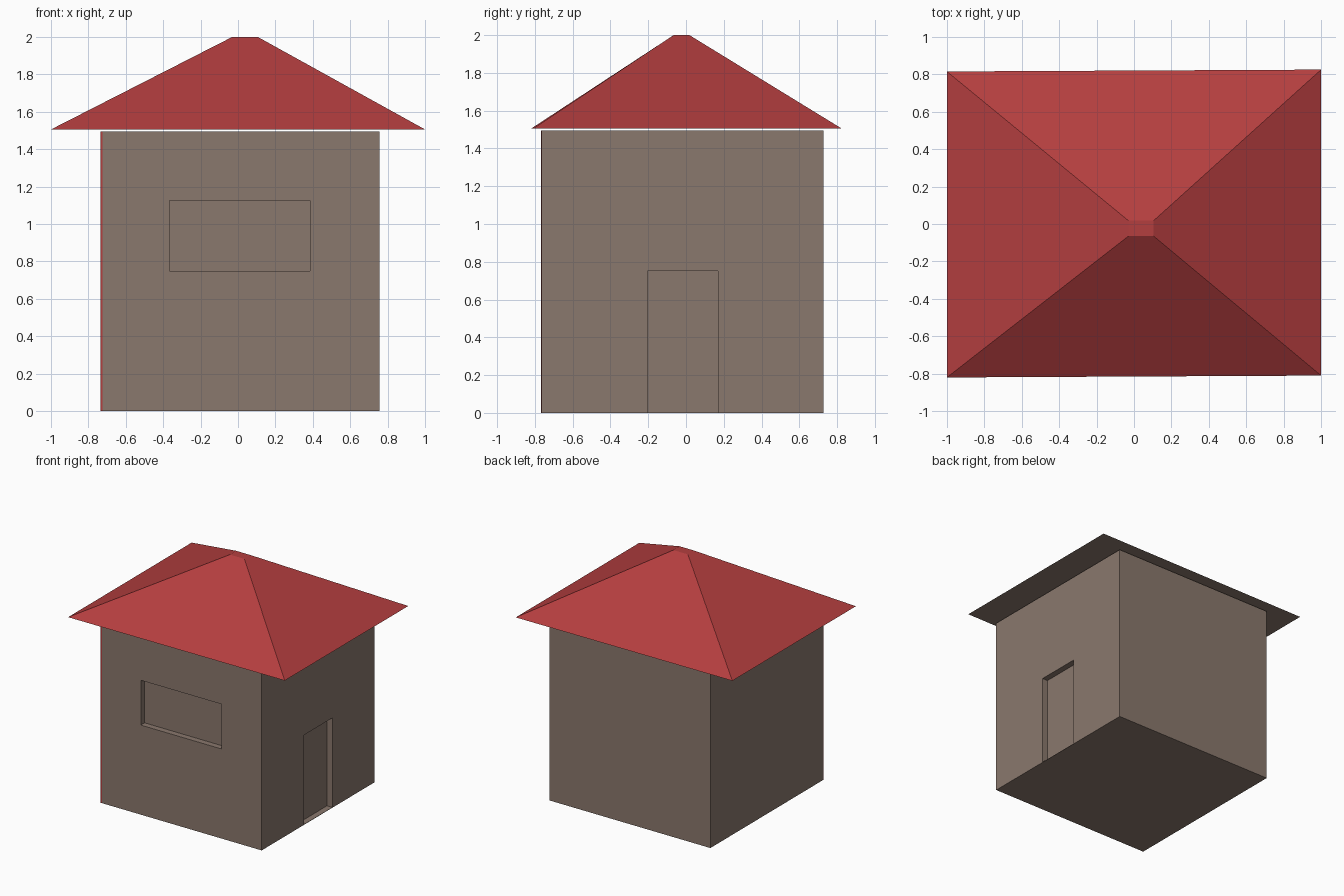
import bpy, bmesh

if "Cube" in bpy.data.objects:
    bpy.data.objects.remove(bpy.data.objects["Cube"])


def material(name, rgb):
    def lin(c):
        c /= 255
        return c / 12.92 if c <= 0.04045 else ((c + 0.055) / 1.055) ** 2.4
    m = bpy.data.materials.new(name)
    m.diffuse_color = (*[lin(c) for c in rgb], 1)
    m.use_nodes = True
    m.node_tree.nodes["Principled BSDF"].inputs["Base Color"].default_value = m.diffuse_color
    return m


BROWN = material("wall brown", (138, 120, 109))
RED = material("roof red", (180, 62, 63))


def finish(name, bm, mats):
    bmesh.ops.recalc_face_normals(bm, faces=bm.faces)
    me = bpy.data.meshes.new(name)
    bm.to_mesh(me)
    bm.free()
    for m in mats:
        me.materials.append(m)
    ob = bpy.data.objects.new(name, me)
    bpy.context.collection.objects.link(ob)
    return ob


def box(name, x, y, z, mat):
    bm = bmesh.new()
    bmesh.ops.create_cube(bm, size=1)
    for v in bm.verts:
        v.co = [r[0] if c < 0 else r[1] for c, r in zip(v.co, (x, y, z))]
    return finish(name, bm, [mat])


X0, X1, Y0, Y1 = -0.735, 0.755, -0.765, 0.727

# house body with shallow window and door recesses
walls = box("walls", (X0, X1), (Y0, Y1), (0, 1.495), BROWN)
cutters = [
    box("window_cutter", (-0.365, 0.385), (Y0 - 0.1, Y0 + 0.05), (0.75, 1.125), BROWN),
    box("door_cutter", (X1 - 0.05, X1 + 0.1), (-0.205, 0.17), (0.003, 0.752), BROWN),
]
for c in cutters:
    c.hide_render = True
    c.hide_set(True)
    mod = walls.modifiers.new(c.name, "BOOLEAN")
    mod.operation = "DIFFERENCE"
    mod.solver = "EXACT"
    mod.object = c

# narrow red strip on the front left corner
box("corner_strip", (X0, X0 + 0.012), (Y0 - 0.002, Y0 + 0.002), (0, 1.495), RED)

# hipped roof with a small flat top and a brown underside
bm = bmesh.new()
base = [bm.verts.new((x, y, 1.505)) for x, y in
        ((-1, -0.82), (1, -0.81), (1, 0.825), (-1, 0.815))]
top = [bm.verts.new((x, y, 2.0)) for x, y in
       ((-0.03, -0.065), (0.105, -0.065), (0.105, 0.018), (-0.03, 0.018))]
bm.faces.new(top)
for i in range(4):
    j = (i + 1) % 4
    bm.faces.new((base[i], base[j], top[j], top[i]))
under = bm.faces.new(base[::-1])
under.material_index = 1
finish("roof", bm, [RED, BROWN])
